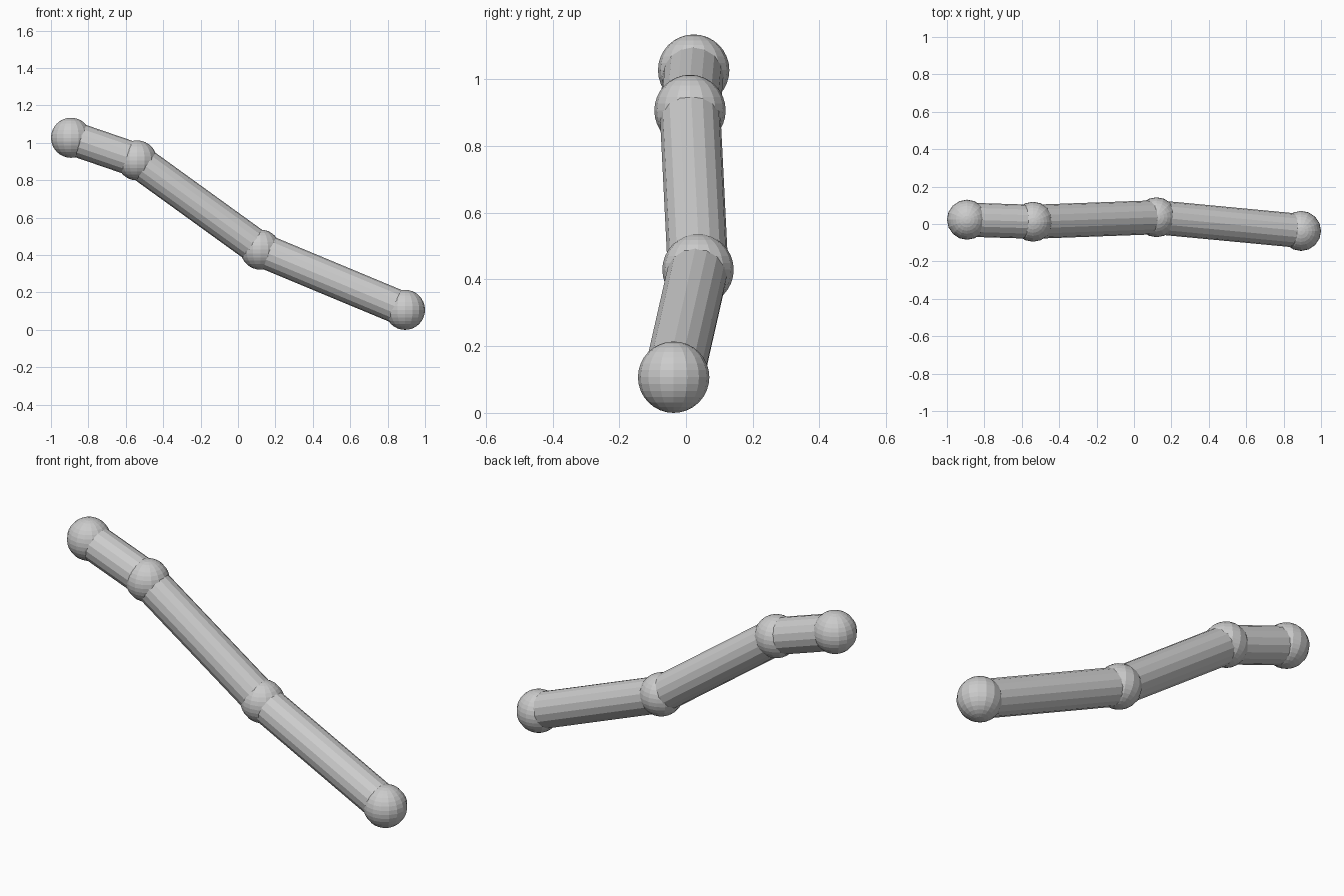
import bpy
from mathutils import Vector

if "Cube" in bpy.data.objects:
    bpy.data.objects.remove(bpy.data.objects["Cube"])

JOINT_R = 0.107
TUBE_R = 0.091
joints = [Vector(p) for p in (
    (-0.893, 0.023, 1.027),
    (-0.540, 0.012, 0.906),
    (0.120, 0.036, 0.429),
    (0.893, -0.037, 0.107),
)]

# Ball joints along the bent rod
for i, p in enumerate(joints):
    bpy.ops.mesh.primitive_uv_sphere_add(segments=16, ring_count=16, radius=JOINT_R, location=p)
    bpy.context.object.name = f"ball_joint_{i + 1}"

# Straight tubes between neighbouring joints
for i, (a, b) in enumerate(zip(joints, joints[1:])):
    d = b - a
    bpy.ops.mesh.primitive_cylinder_add(vertices=16, radius=TUBE_R, depth=d.length, location=(a + b) / 2)
    tube = bpy.context.object
    tube.name = f"tube_{i + 1}"
    tube.rotation_euler = d.to_track_quat('Z', 'Y').to_euler()
